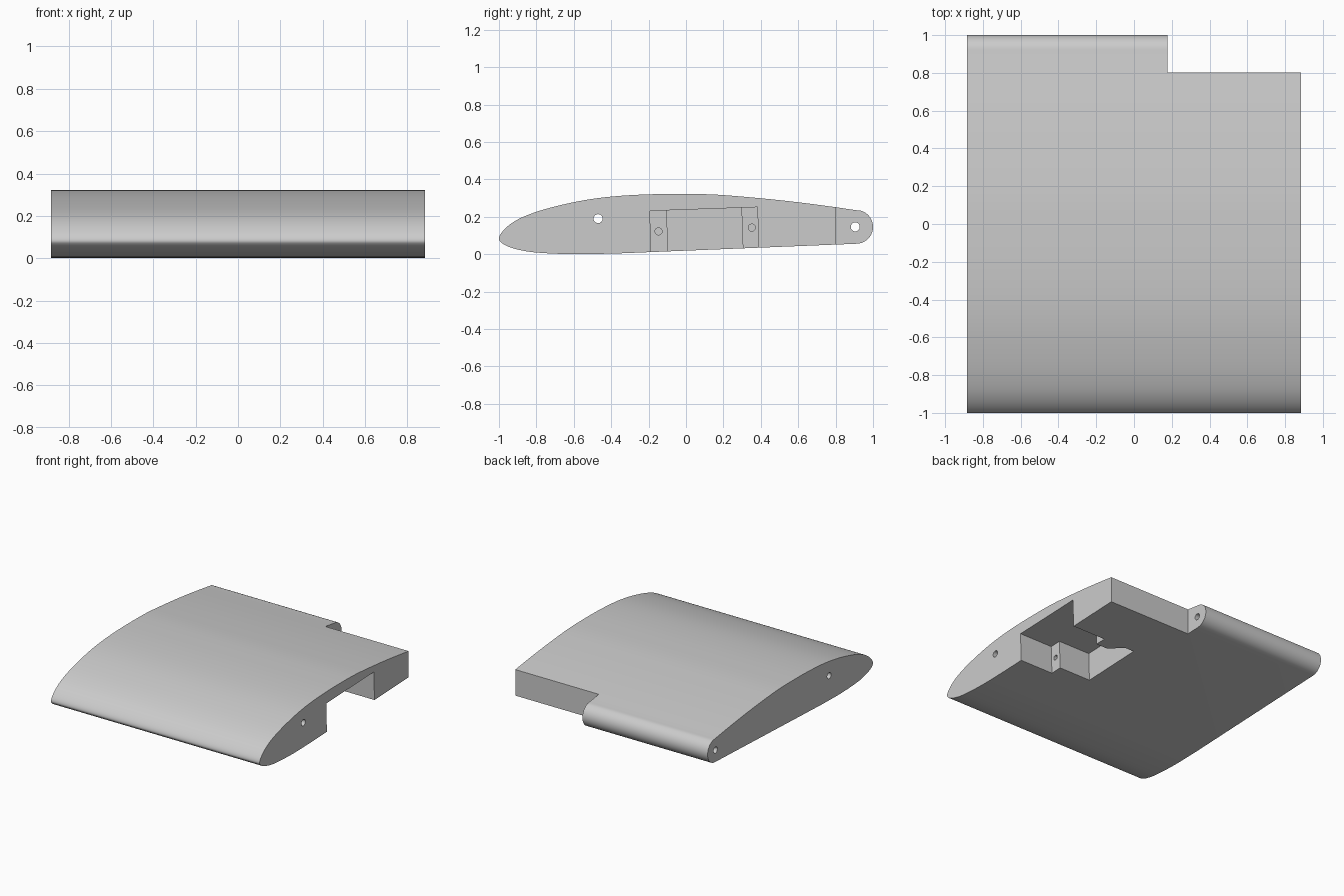
import bpy, bmesh, math
from mathutils import Vector

cube = bpy.data.objects.get("Cube")
if cube:
    bpy.data.objects.remove(cube, do_unlink=True)

HALF = 0.883      # half span
TILT = 0.035      # slope of the underside

grey = bpy.data.materials.new("light_grey")
grey.use_nodes = True
COLOUR = (0.6, 0.6, 0.6, 1)
grey.diffuse_color = COLOUR
grey.node_tree.nodes["Principled BSDF"].inputs["Base Color"].default_value = COLOUR


def prism(name, base, offset):
    """Closed prism from a planar outline, extruded along offset."""
    bm = bmesh.new()
    face = bm.faces.new([bm.verts.new(p) for p in base])
    out = bmesh.ops.extrude_face_region(bm, geom=[face])
    verts = [g for g in out["geom"] if isinstance(g, bmesh.types.BMVert)]
    bmesh.ops.translate(bm, verts=verts, vec=offset)
    bmesh.ops.recalc_face_normals(bm, faces=bm.faces)
    mesh = bpy.data.meshes.new(name)
    bm.to_mesh(mesh)
    bm.free()
    mesh.materials.append(grey)
    ob = bpy.data.objects.new(name, mesh)
    bpy.context.collection.objects.link(ob)
    return ob


def rod(name, x0, x1, y, z, r, n=24):
    """Round cutter along the span."""
    ring = [(x0, y + r * math.cos(a), z + r * math.sin(a))
            for a in (math.tau * i / n for i in range(n))]
    return prism(name, ring, (x1 - x0, 0, 0))


def spline(pts, steps=4):
    """Smooth curve through the points."""
    p = [Vector(q) for q in pts]
    p = [2 * p[0] - p[1]] + p + [2 * p[-1] - p[-2]]
    res = []
    for a, b, c, d in zip(p, p[1:], p[2:], p[3:]):
        for i in range(steps):
            t = i / steps
            res.append(0.5 * (2 * b + (c - a) * t + (2 * a - 5 * b + 4 * c - d) * t**2
                              + (3 * b - a - 3 * c + d) * t**3))
    return res + [p[-2]]


# Wing section: underside to nose to upper surface, then a round tail
section = spline([
    (-0.37, 0.004), (-0.6, 0.0), (-0.8, 0.009), (-0.9, 0.025), (-0.96, 0.045),
    (-0.99, 0.065), (-1, 0.085), (-0.985, 0.117), (-0.94, 0.16), (-0.87, 0.2),
    (-0.75, 0.242), (-0.57, 0.284), (-0.4, 0.308), (-0.2, 0.32), (0, 0.322),
    (0.15, 0.319), (0.3, 0.308), (0.5, 0.289), (0.7, 0.265), (0.92, 0.234)])
TAIL = Vector((0.91, 0.146))
for i in range(1, 21):
    a = math.radians(83 - i * 8.5)
    section.append(TAIL + 0.09 * Vector((math.cos(a), math.sin(a))))
wing = prism("wing_section", [(-HALF, p.x, p.y) for p in section], (2 * HALF, 0, 0))

# Trailing edge notch
notch = prism("notch_cutter", [(0.177, 0.803, -1), (2, 0.803, -1), (2, 2, -1), (0.177, 2, -1)],
              (0, 0, 2))

# Servo bay, open at the end and underneath, square to the underside
plan = [(1, -0.19), (0.6, -0.19), (0.6, -0.1), (0.33, -0.1), (0.33, 0.385), (0.41, 0.385),
        (0.5, 0.3), (0.6, 0.3), (0.6, 0.385), (1, 0.385)]
bay = prism("bay_cutter", [(x, y - TILT * 0.1, 0.238 + TILT * y) for x, y in plan],
            (0, TILT * 0.4, -0.4))

cutters = [
    notch, bay,
    rod("front_hole_cutter", -1, 1, -0.47, 0.19, 0.024),
    rod("tail_hole_cutter", -1, 1, 0.905, 0.146, 0.024),
    rod("front_screw_cutter", 0.4, 0.65, -0.147, 0.122, 0.019),
    rod("rear_screw_cutter", 0.4, 0.65, 0.352, 0.142, 0.019),
]

# Cut in turn, then drop the cutters
bpy.ops.object.select_all(action='DESELECT')
wing.select_set(True)
bpy.context.view_layer.objects.active = wing
for c in cutters:
    c.hide_render = True
    mod = wing.modifiers.new(c.name, 'BOOLEAN')
    mod.operation = 'DIFFERENCE'
    mod.solver = 'EXACT'
    mod.object = c
    bpy.ops.object.modifier_apply(modifier=mod.name)
    bpy.data.objects.remove(c, do_unlink=True)

bpy.ops.object.shade_smooth_by_angle(angle=math.radians(30))
